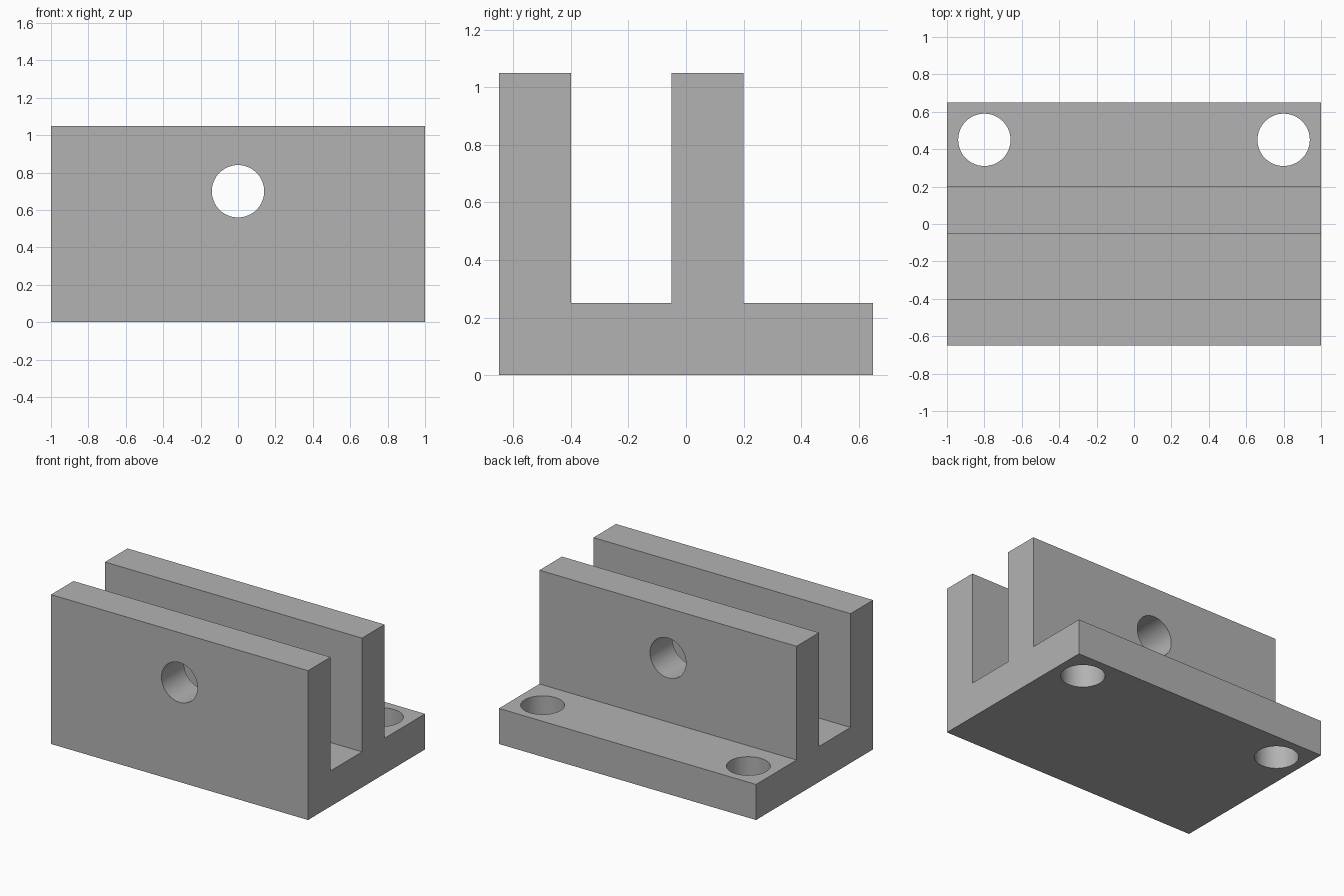
import bpy
import bmesh
from math import radians
from mathutils import Matrix

cube = bpy.data.objects.get("Cube")
if cube:
    bpy.data.objects.remove(cube, do_unlink=True)

HALF_LENGTH = 1.0
HOLE_RADIUS = 0.14

# Plain grey for the whole bracket
grey = bpy.data.materials.new("grey")
grey.use_nodes = True
colour = (0.45, 0.45, 0.45, 1)
grey.diffuse_color = colour
grey.node_tree.nodes["Principled BSDF"].inputs["Base Color"].default_value = colour


def add_object(name, bm):
    bmesh.ops.recalc_face_normals(bm, faces=bm.faces)
    mesh = bpy.data.meshes.new(name)
    bm.to_mesh(mesh)
    bm.free()
    mesh.materials.append(grey)
    obj = bpy.data.objects.new(name, mesh)
    bpy.context.collection.objects.link(obj)
    return obj


def drill(target, name, location, depth, tilt=0):
    """Cut a round through hole, then discard the cutter."""
    bm = bmesh.new()
    bmesh.ops.create_cone(
        bm, cap_ends=True, segments=64, depth=depth,
        radius1=HOLE_RADIUS, radius2=HOLE_RADIUS,
        matrix=Matrix.Translation(location) @ Matrix.Rotation(tilt, 4, 'X'))
    cutter = add_object(name, bm)
    cutter.hide_render = True
    cut = target.modifiers.new(name, 'BOOLEAN')
    cut.operation = 'DIFFERENCE'
    cut.solver = 'EXACT'
    cut.object = cutter
    bpy.context.view_layer.objects.active = target
    bpy.ops.object.modifier_apply(modifier=cut.name)
    bpy.data.objects.remove(cutter, do_unlink=True)


# Base flange and two upright walls, as one extruded side profile (y, z)
profile = [(-0.65, 0), (0.65, 0), (0.65, 0.25), (0.2, 0.25), (0.2, 1.05),
           (-0.05, 1.05), (-0.05, 0.25), (-0.4, 0.25), (-0.4, 1.05), (-0.65, 1.05)]
bm = bmesh.new()
end = bm.faces.new([bm.verts.new((-HALF_LENGTH, y, z)) for y, z in profile])
side = bmesh.ops.extrude_face_region(bm, geom=[end], use_keep_orig=True)
moved = [v for v in side["geom"] if isinstance(v, bmesh.types.BMVert)]
bmesh.ops.translate(bm, verts=moved, vec=(2 * HALF_LENGTH, 0, 0))
bracket = add_object("clevis_bracket", bm)

# Pin hole through both walls, and two mounting holes in the flange
drill(bracket, "pin_hole", (0, 0, 0.7), 2, radians(90))
for label, x in (("left", 0.8), ("right", -0.8)):
    drill(bracket, label + "_mounting_hole", (x, 0.45, 0.1), 0.6)

# Smooth hole walls with crisp edges elsewhere
bpy.ops.object.select_all(action='DESELECT')
bracket.select_set(True)
bpy.context.view_layer.objects.active = bracket
bpy.ops.object.shade_smooth_by_angle(angle=radians(30))
